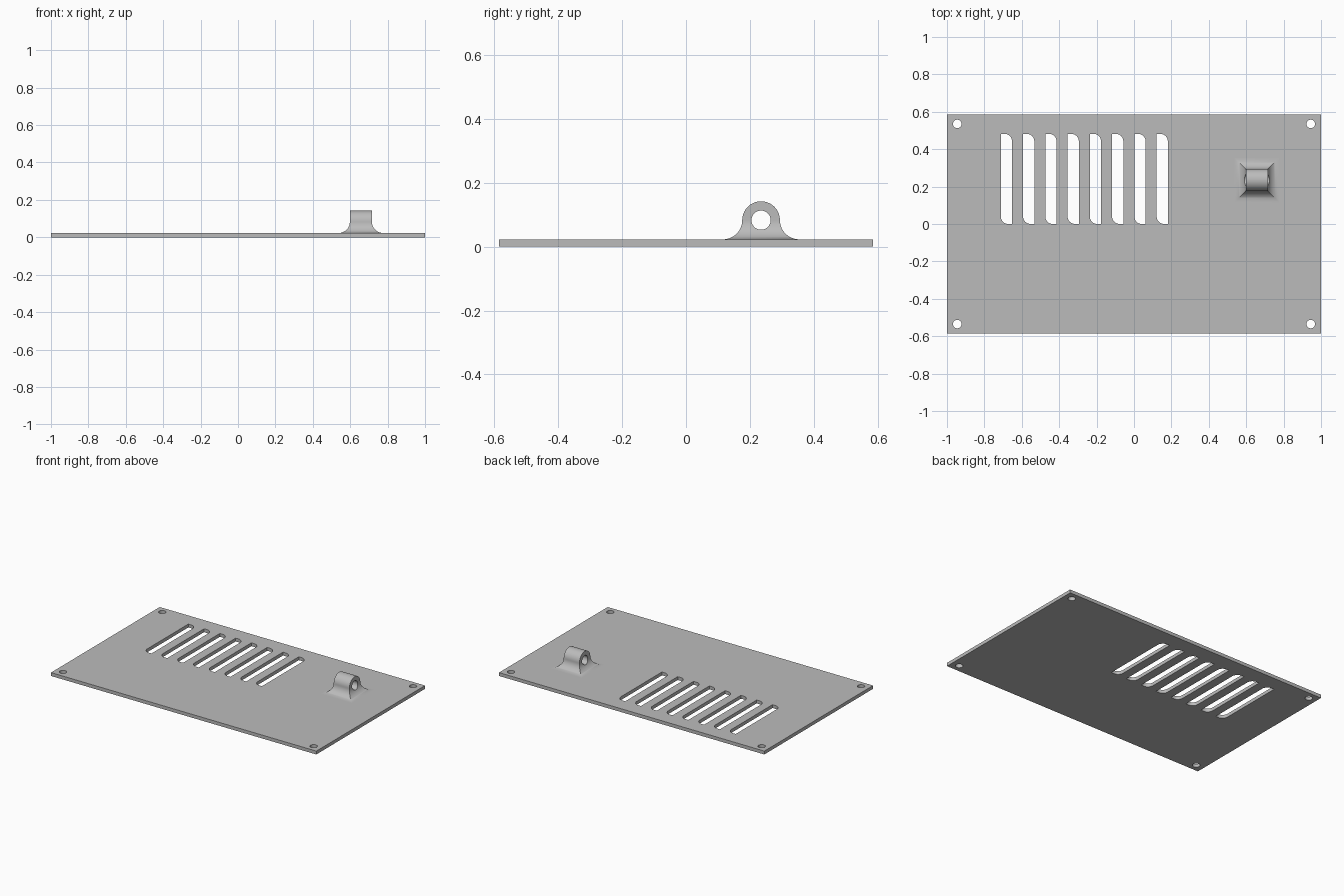
import bpy, bmesh, math
from math import sin, cos, pi

if "Cube" in bpy.data.objects:
    bpy.data.objects.remove(bpy.data.objects["Cube"])

grey = bpy.data.materials.new("plain grey")
grey.use_nodes = True
grey.diffuse_color = (0.5, 0.5, 0.5, 1)
grey.node_tree.nodes["Principled BSDF"].inputs["Base Color"].default_value = (0.5, 0.5, 0.5, 1)

THICK = 0.023
HALF_X, HALF_Y = 1.0, 0.585


def make_object(name, bm):
    bmesh.ops.recalc_face_normals(bm, faces=bm.faces)
    mesh = bpy.data.meshes.new(name)
    bm.to_mesh(mesh)
    bm.free()
    mesh.materials.append(grey)
    obj = bpy.data.objects.new(name, mesh)
    bpy.context.collection.objects.link(obj)
    return obj


def loft(bm, rings):
    """Skin a closed solid through rings of equal length."""
    rows = [[bm.verts.new(p) for p in ring] for ring in rings]
    for a, b in zip(rows, rows[1:]):
        for i in range(len(a)):
            j = (i + 1) % len(a)
            bm.faces.new((a[i], a[j], b[j], b[i]))
    bm.faces.new(rows[0][::-1])
    bm.faces.new(rows[-1])


def prism(bm, outline, z0, z1):
    loft(bm, [[(x, y, z) for x, y in outline] for z in (z0, z1)])


def arc(cx, cy, r, start, end, steps):
    return [(cx + r * cos(start + (end - start) * i / steps),
             cy + r * sin(start + (end - start) * i / steps)) for i in range(steps + 1)]


def cut(obj, cutter):
    cutter.hide_render = True
    mod = obj.modifiers.new("cut", "BOOLEAN")
    mod.operation = "DIFFERENCE"
    mod.solver = "EXACT"
    mod.object = cutter
    bpy.ops.object.select_all(action="DESELECT")
    obj.select_set(True)
    bpy.context.view_layer.objects.active = obj
    bpy.ops.object.modifier_apply(modifier=mod.name)
    bpy.data.objects.remove(cutter)
    bpy.ops.object.shade_smooth_by_angle(angle=math.radians(30))


# Base plate
bm = bmesh.new()
prism(bm, [(-HALF_X, -HALF_Y), (HALF_X, -HALF_Y), (HALF_X, HALF_Y), (-HALF_X, HALF_Y)], 0, THICK)
plate = make_object("base_plate", bm)

# Corner screw holes and vent slots, each slot rounded at two opposite corners
bm = bmesh.new()
for sx in (-1, 1):
    for sy in (-1, 1):
        prism(bm, arc(sx * 0.945, sy * 0.535, 0.023, 0, 2 * pi, 32)[:-1], -0.1, 0.1)
SLOT_W, SLOT_TOP, R = 0.06, 0.482, 0.04
for i in range(8):
    x0 = -0.712 + 0.119 * i
    x1 = x0 + SLOT_W
    outline = (arc(x0 + R, R, R, pi, 1.5 * pi, 8) + [(x1, 0)]
               + arc(x1 - R, SLOT_TOP - R, R, 0, pi / 2, 8) + [(x0, SLOT_TOP)])
    prism(bm, outline, -0.1, 0.1)
cut(plate, make_object("plate_cutter", bm))

# Lug: flared square foot rising into a rounded top
CX, CY, CZ, HALF, FLARE = 0.657, 0.235, 0.083, 0.059, 0.06


def rectangle(hx, hy, z):
    return [(CX + a * hx, CY + b * hy, z) for a, b in ((-1, -1), (1, -1), (1, 1), (-1, 1))]


rings = [rectangle(HALF + FLARE, HALF + FLARE, 0.01)]
for i in range(17):
    t = pi / 2 * i / 16
    h = HALF + FLARE * (1 - sin(t))
    rings.append(rectangle(h, h, THICK + FLARE * (1 - cos(t))))
for i in range(1, 17):
    t = pi / 2 * i / 16.3
    rings.append(rectangle(HALF, HALF * cos(t), CZ + HALF * sin(t)))
bm = bmesh.new()
loft(bm, rings)
lug = make_object("hinge_lug", bm)

# Pin hole through the lug along x
bm = bmesh.new()
loft(bm, [[(x, y, z) for y, z in arc(CY, CZ, 0.03, 0, 2 * pi, 40)[:-1]] for x in (CX - 0.2, CX + 0.2)])
cut(lug, make_object("pin_cutter", bm))
